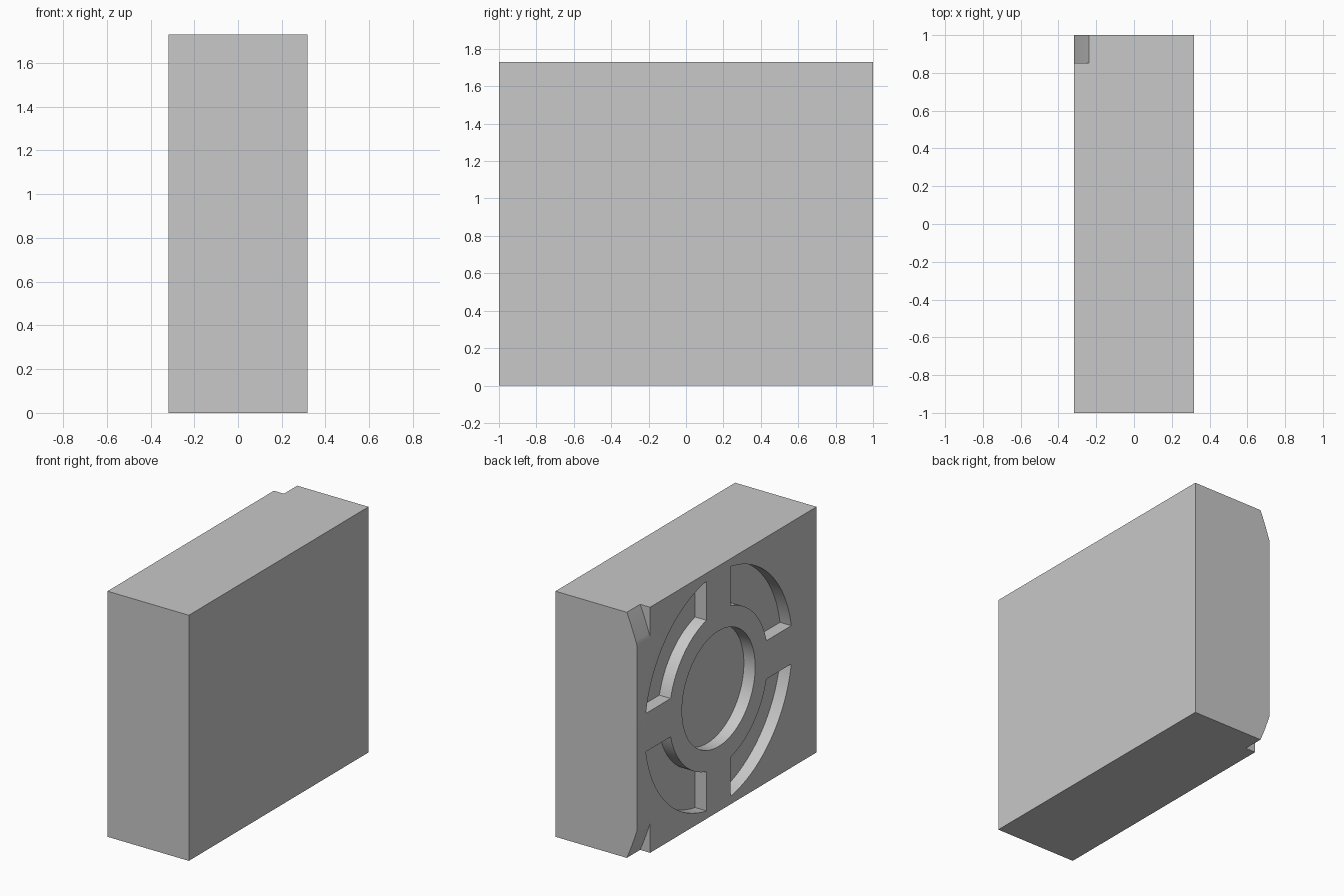
import bpy, bmesh
from math import sin, cos, asin, pi, sqrt, radians
from mathutils import Vector

if "Cube" in bpy.data.objects:
    bpy.data.objects.remove(bpy.data.objects["Cube"], do_unlink=True)

HALF_X, HALF_Y, HEIGHT = 0.317, 1.0, 1.73
MID_Z = HEIGHT / 2
RING_Y = 0.09          # ring centre along the block
DEPTH = 0.088          # depth of the recesses
BAND = 0.135           # half width of the cross between the slots

grey = bpy.data.materials.new("light grey")
grey.use_nodes = True
grey.diffuse_color = (0.58, 0.58, 0.58, 1)
grey.node_tree.nodes["Principled BSDF"].inputs["Base Color"].default_value = (0.58, 0.58, 0.58, 1)


def prism(name, points, offset):
    """Extrude a closed outline of 3D points along an offset."""
    bm = bmesh.new()
    face = bm.faces.new([bm.verts.new(p) for p in points])
    moved = bmesh.ops.extrude_face_region(bm, geom=[face])["geom"]
    verts = [g for g in moved if isinstance(g, bmesh.types.BMVert)]
    bmesh.ops.translate(bm, verts=verts, vec=Vector(offset))
    bmesh.ops.recalc_face_normals(bm, faces=bm.faces)
    mesh = bpy.data.meshes.new(name)
    bm.to_mesh(mesh)
    bm.free()
    mesh.materials.append(grey)
    obj = bpy.data.objects.new(name, mesh)
    bpy.context.collection.objects.link(obj)
    return obj


def arc(radius, start, end, steps):
    return [(radius * cos(start + (end - start) * i / steps),
             radius * sin(start + (end - start) * i / steps)) for i in range(steps + 1)]


def recess(name, outline):
    """Cutter sunk into the -x side, outline around the ring centre."""
    x = -HALF_X - 0.1
    return prism(name, [(x, RING_Y + y, MID_Z + z) for y, z in outline], (0.1 + DEPTH, 0, 0))


# Main block
block = prism("block", [(-HALF_X, -HALF_Y, 0), (HALF_X, -HALF_Y, 0),
                        (HALF_X, HALF_Y, 0), (-HALF_X, HALF_Y, 0)], (0, 0, HEIGHT))

# Round centre recess
cutters = [recess("centre_cutter", arc(0.407, 0, 2 * pi, 96)[:-1])]

# Four curved slots separated by a cross
OUTER, INNER = 0.82, 0.55
a, b = asin(BAND / OUTER), asin(BAND / INNER)
slot = arc(OUTER, a, pi / 2 - a, 32) + arc(INNER, pi / 2 - b, b, 32)
for sy in (1, -1):
    for sz in (1, -1):
        cutters.append(recess("slot_cutter", [(sy * y, sz * z) for y, z in slot]))

# Curved notches at the two back corners of the recessed side
CURVE, FLAT = 2.18, 0.655
base = sqrt(CURVE ** 2 - FLAT ** 2)
for s in (1, -1):
    edge = []
    for i in range(9):
        h = FLAT + (MID_Z - FLAT) * i / 8
        edge.append((-HALF_X + base - sqrt(CURVE ** 2 - h ** 2), h))
    edge += [(edge[-1][0], MID_Z + 0.1), (-HALF_X - 0.1, MID_Z + 0.1), (-HALF_X - 0.1, FLAT)]
    cutters.append(prism("notch_cutter", [(x, 0.852, MID_Z + s * h) for x, h in edge], (0, 0.3, 0)))

# Cut everything, then discard the cutters
bpy.context.view_layer.objects.active = block
for cutter in cutters:
    cutter.hide_render = True
    mod = block.modifiers.new("cut", "BOOLEAN")
    mod.operation = "DIFFERENCE"
    mod.solver = "EXACT"
    mod.object = cutter
    bpy.ops.object.modifier_apply(modifier=mod.name)
    bpy.data.objects.remove(cutter, do_unlink=True)

# Smooth the curved walls, keep the edges sharp
bpy.ops.object.select_all(action="DESELECT")
block.select_set(True)
bpy.ops.object.shade_smooth_by_angle(angle=radians(20))
